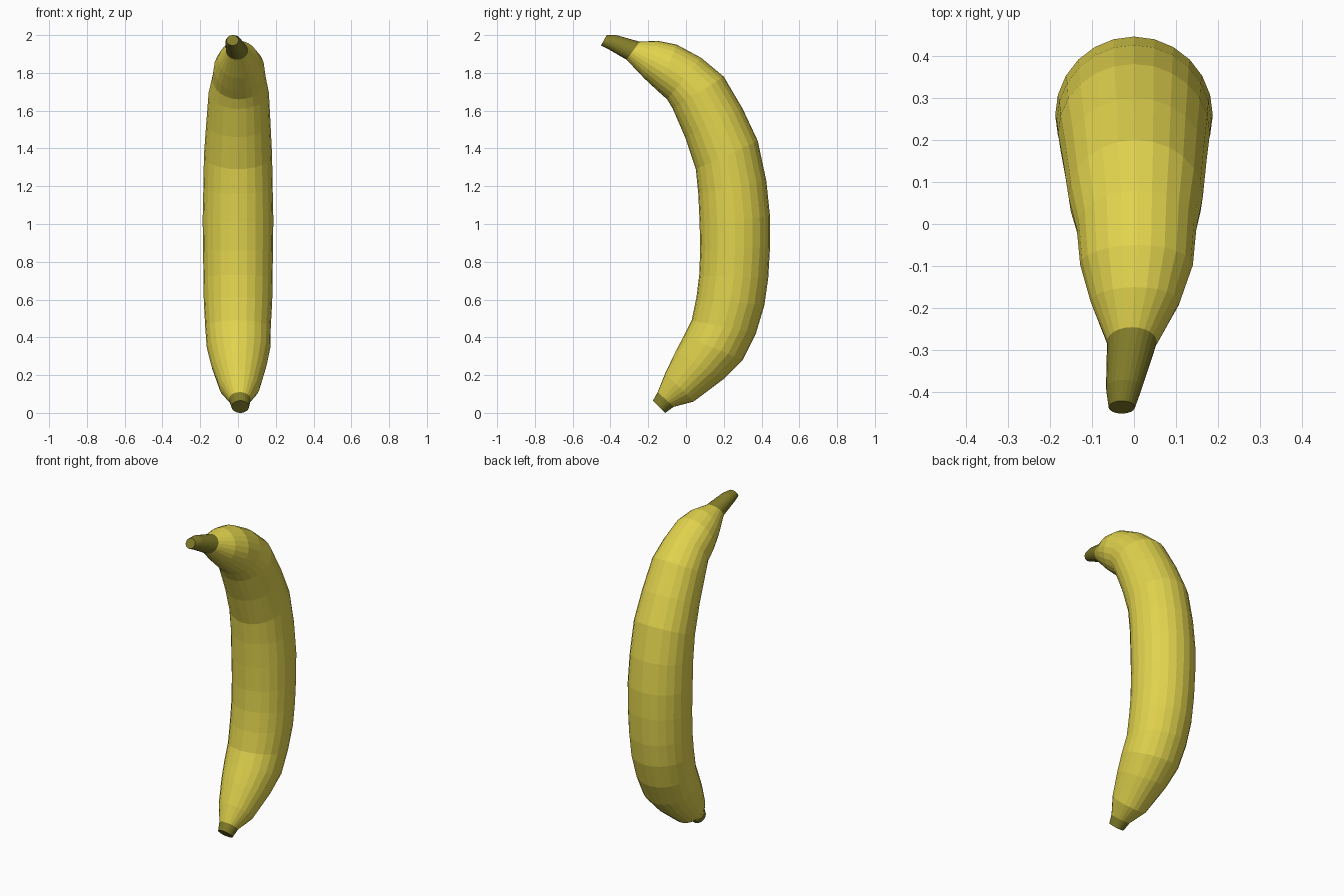
import bpy, bmesh
from math import sin, cos, pi
from mathutils import Vector

if "Cube" in bpy.data.objects:
    bpy.data.objects.remove(bpy.data.objects["Cube"])

SIDES = 24


def material(name, color):
    m = bpy.data.materials.new(name)
    m.diffuse_color = (*color, 1)
    m.use_nodes = True
    m.node_tree.nodes["Principled BSDF"].inputs["Base Color"].default_value = m.diffuse_color
    return m


def loft(name, sections, mat, cap_start=False, cap_end=False):
    """Circular rings, each given by its outer (y, z), inner (y, z) and x shift."""
    bm = bmesh.new()
    rings = []
    for oy, oz, iy, iz, x in sections:
        outer, inner = Vector((x, oy, oz)), Vector((x, iy, iz))
        mid, arm = (outer + inner) / 2, (outer - inner) / 2
        side = Vector((arm.length, 0, 0))
        rings.append([bm.verts.new(mid + arm * cos(2 * pi * i / SIDES) + side * sin(2 * pi * i / SIDES))
                      for i in range(SIDES)])
    for a, b in zip(rings, rings[1:]):
        for i in range(SIDES):
            j = (i + 1) % SIDES
            bm.faces.new((a[i], a[j], b[j], b[i]))
    if cap_start:
        bm.faces.new(rings[0])
    if cap_end:
        bm.faces.new(rings[-1])
    bmesh.ops.recalc_face_normals(bm, faces=bm.faces)
    # open tubes: make sure the walls face outward
    f = bm.faces[0]
    mid = sum((v.co for v in rings[0] + rings[1]), Vector()) / (2 * SIDES)
    bm.normal_update()
    if f.normal.dot(f.calc_center_median() - mid) < 0:
        bmesh.ops.reverse_faces(bm, faces=bm.faces)
    mesh = bpy.data.meshes.new(name)
    bm.to_mesh(mesh)
    bm.free()
    mesh.materials.append(mat)
    ob = bpy.data.objects.new(name, mesh)
    bpy.context.collection.objects.link(ob)
    return ob


yellow = material("peel_yellow", (0.75, 0.65, 0.075))
olive = material("stem_olive", (0.22, 0.20, 0.022))

tip_joint = (-0.065, 0.032, -0.15, 0.11, 0.01)
stem_joint = (-0.245, 1.965, -0.315, 1.87, -0.005)

# Curved fruit body, bottom to top
loft("peel", [
    tip_joint,
    (0.04, 0.06, -0.11, 0.21, 0.008),
    (0.20, 0.18, -0.055, 0.325, 0.005),
    (0.30, 0.28, -0.01, 0.41, 0.003),
    (0.37, 0.42, 0.03, 0.49, 0),
    (0.415, 0.57, 0.055, 0.61, 0),
    (0.435, 0.71, 0.07, 0.73, 0),
    (0.445, 0.88, 0.075, 0.86, 0),
    (0.445, 1.04, 0.072, 1.01, 0),
    (0.425, 1.23, 0.065, 1.16, 0),
    (0.38, 1.44, 0.052, 1.29, 0),
    (0.30, 1.61, -0.005, 1.46, 0.002),
    (0.20, 1.78, -0.07, 1.61, 0.004),
    (0.08, 1.88, -0.10, 1.66, 0.006),
    (-0.05, 1.95, -0.145, 1.70, 0.006),
    (-0.15, 1.97, -0.22, 1.77, 0.003),
    stem_joint,
], yellow)

# Blunt blossom end
loft("blossom_tip", [(-0.11, 0.0, -0.175, 0.065, 0.012), tip_joint], olive, cap_start=True)

# Tapered stem leaning slightly to one side
loft("stem", [
    stem_joint,
    (-0.37, 2.0, -0.41, 1.925, -0.024),
    (-0.42, 2.0, -0.45, 1.945, -0.029),
], olive, cap_end=True)
